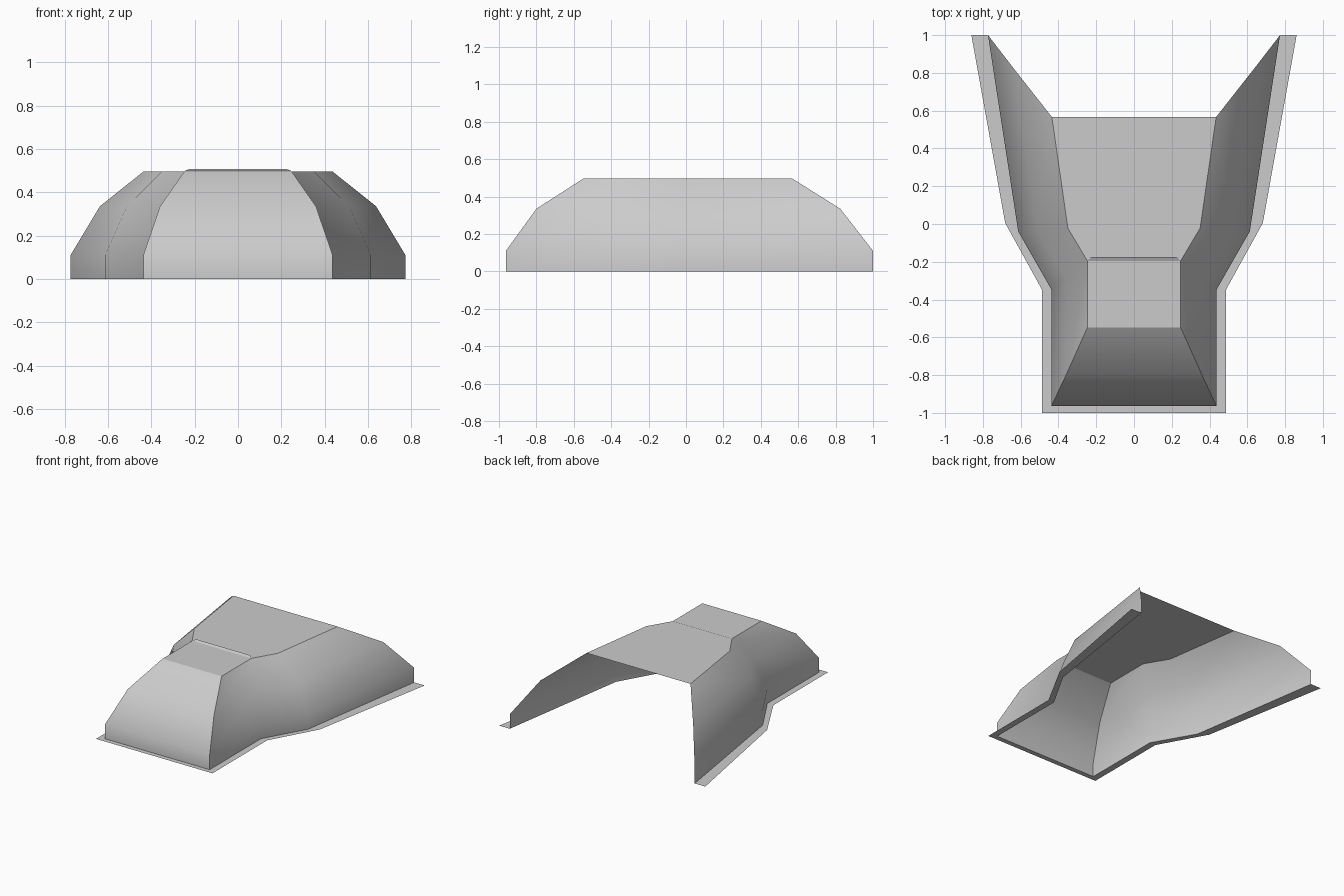
import bpy

if "Cube" in bpy.data.objects:
    bpy.data.objects.remove(bpy.data.objects["Cube"])


def loft(name, rows, mirror=False, smooth=False):
    """Skin a grid of quads across rows of points."""
    n = len(rows[0])
    verts = [p for row in rows for p in row]
    faces = [(r * n + c, r * n + c + 1, (r + 1) * n + c + 1, (r + 1) * n + c)
             for r in range(len(rows) - 1) for c in range(n - 1)]
    mesh = bpy.data.meshes.new(name)
    mesh.from_pydata(verts, [], faces)
    for f in mesh.polygons:
        f.use_smooth = smooth
    obj = bpy.data.objects.new(name, mesh)
    bpy.context.collection.objects.link(obj)
    if mirror:
        obj.modifiers.new("mirror", 'MIRROR')
    return obj


def at_height(path, z):
    return [(x, y, z) for x, y in path]


def across(x, y, z):
    return [(-x, y, z), (x, y, z)]


# Half plan outlines at each height, from front corner to open back
foot = [(0.437, -0.963), (0.437, -0.348), (0.613, -0.04), (0.773, 1.0)]
shoulder = [(0.36, -0.80), (0.36, -0.287), (0.513, -0.033), (0.638, 0.825)]
eave = [(0.247, -0.548), (0.247, -0.195), (0.35, -0.022), (0.435, 0.567)]
levels = [(foot, 0.0), (foot, 0.11), (shoulder, 0.335), (eave, 0.497)]

# Curved side walls
loft("side_walls", [at_height(p, z) for p, z in levels], mirror=True, smooth=True)

# Curved front wall
loft("front_wall", [across(*p[0], z) for p, z in levels], smooth=True)

# Flat roof
loft("roof", [across(x, y, 0.497) for x, y in eave])

# Small raised lip across the roof
loft("roof_lip", [across(0.247, -0.195, 0.498), across(0.225, -0.175, 0.507)])

# Flat flange around the foot
outer = [(0, -1.0), (0.487, -1.0), (0.487, -0.348), (0.682, 0.005), (0.861, 1.0)]
inner = [(0, -0.963)] + foot
loft("base_flange", [at_height(outer, 0), at_height(inner, 0)], mirror=True)
